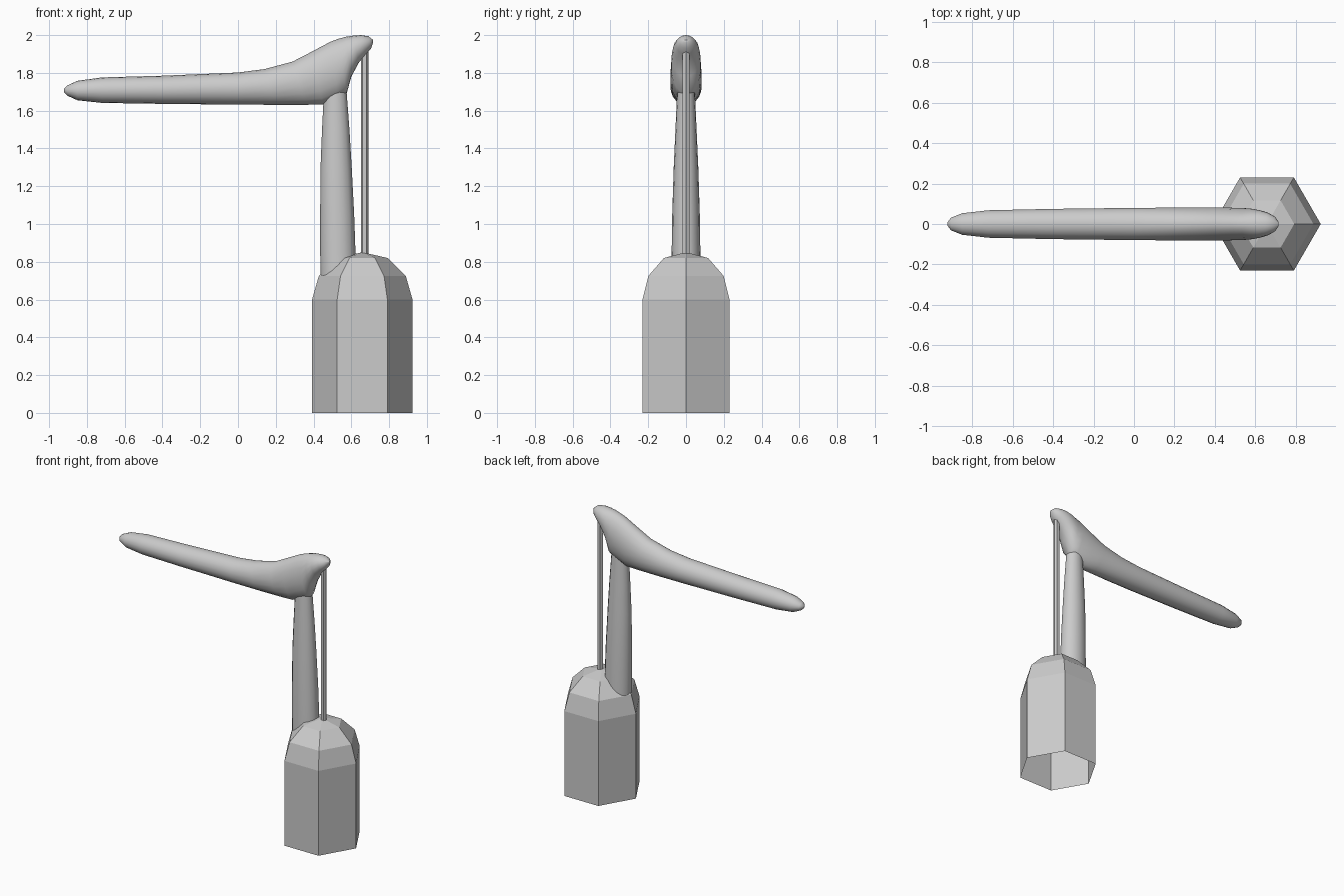
import bpy, bmesh
from math import cos, sin, pi

if "Cube" in bpy.data.objects:
    bpy.data.objects.remove(bpy.data.objects["Cube"])


def loft(name, rings, sides, cap_start=True, cap_end=True, smooth=False):
    """Rings are (centre, axis_u, axis_v) ellipses joined by quads."""
    bm = bmesh.new()
    loops = []
    for (cx, cz), (ux, uz), half_y in rings:
        loop = []
        for i in range(sides):
            a = 2 * pi * i / sides
            loop.append(bm.verts.new((cx + ux * cos(a), half_y * sin(a), cz + uz * cos(a))))
        loops.append(loop)
    for a, b in zip(loops, loops[1:]):
        for i in range(sides):
            j = (i + 1) % sides
            bm.faces.new((a[i], a[j], b[j], b[i]))
    if cap_start:
        bm.faces.new(loops[0][::-1])
    if cap_end:
        bm.faces.new(loops[-1])
    bmesh.ops.recalc_face_normals(bm, faces=bm.faces)
    mesh = bpy.data.meshes.new(name)
    bm.to_mesh(mesh)
    bm.free()
    obj = bpy.data.objects.new(name, mesh)
    bpy.context.collection.objects.link(obj)
    if smooth:
        bpy.ops.object.select_all(action='DESELECT')
        obj.select_set(True)
        bpy.context.view_layer.objects.active = obj
        bpy.ops.object.shade_smooth_by_angle(angle=0.8)
    return obj


def upright(cx, profile):
    """Round rings around a vertical axis from (radius, z) pairs."""
    return [((cx, z), (r, 0), r) for r, z in profile]


# Hexagonal base with stepped shoulders, open underneath
loft("base", upright(0.658, [(0.266, 0), (0.266, 0.6), (0.23, 0.725),
                             (0.135, 0.82), (0.002, 0.85)]), 6, cap_start=False)

# Thin pull rod
loft("pull_rod", upright(0.67, [(0.02, 0.83), (0.02, 1.93)]), 6)

# Tapered support post: z, left x, right x, half depth
post = [(0.62, 0.44, 0.63, 0.078), (0.85, 0.435, 0.622, 0.076),
        (1.05, 0.435, 0.615, 0.073), (1.3, 0.437, 0.602, 0.065),
        (1.5, 0.445, 0.59, 0.056), (1.7, 0.455, 0.575, 0.047)]
loft("support_post", [(((l + r) / 2, z), ((r - l) / 2, 0), y) for z, l, r, y in post],
     16, smooth=True)

# Lever arm: top x, top z, bottom x, bottom z, half depth
arm = [(-0.922, 1.716, -0.922, 1.698, 0.01), (-0.905, 1.733, -0.905, 1.68, 0.032),
       (-0.85, 1.758, -0.85, 1.655, 0.054), (-0.72, 1.776, -0.72, 1.641, 0.069),
       (-0.4, 1.785, -0.4, 1.636, 0.076), (0, 1.802, 0, 1.632, 0.081),
       (0.14, 1.82, 0.2, 1.631, 0.082), (0.29, 1.86, 0.36, 1.631, 0.083),
       (0.39, 1.912, 0.45, 1.633, 0.083), (0.49, 1.965, 0.53, 1.665, 0.081),
       (0.53, 1.98, 0.575, 1.69, 0.079), (0.57, 1.991, 0.6, 1.78, 0.076),
       (0.61, 1.997, 0.64, 1.855, 0.068), (0.65, 2.0, 0.68, 1.9, 0.055),
       (0.69, 1.994, 0.705, 1.93, 0.036), (0.715, 1.975, 0.715, 1.96, 0.012)]
loft("lever_arm", [(((tx + bx) / 2, (tz + bz) / 2), ((tx - bx) / 2, (tz - bz) / 2), y)
                   for tx, tz, bx, bz, y in arm], 18, smooth=True)
